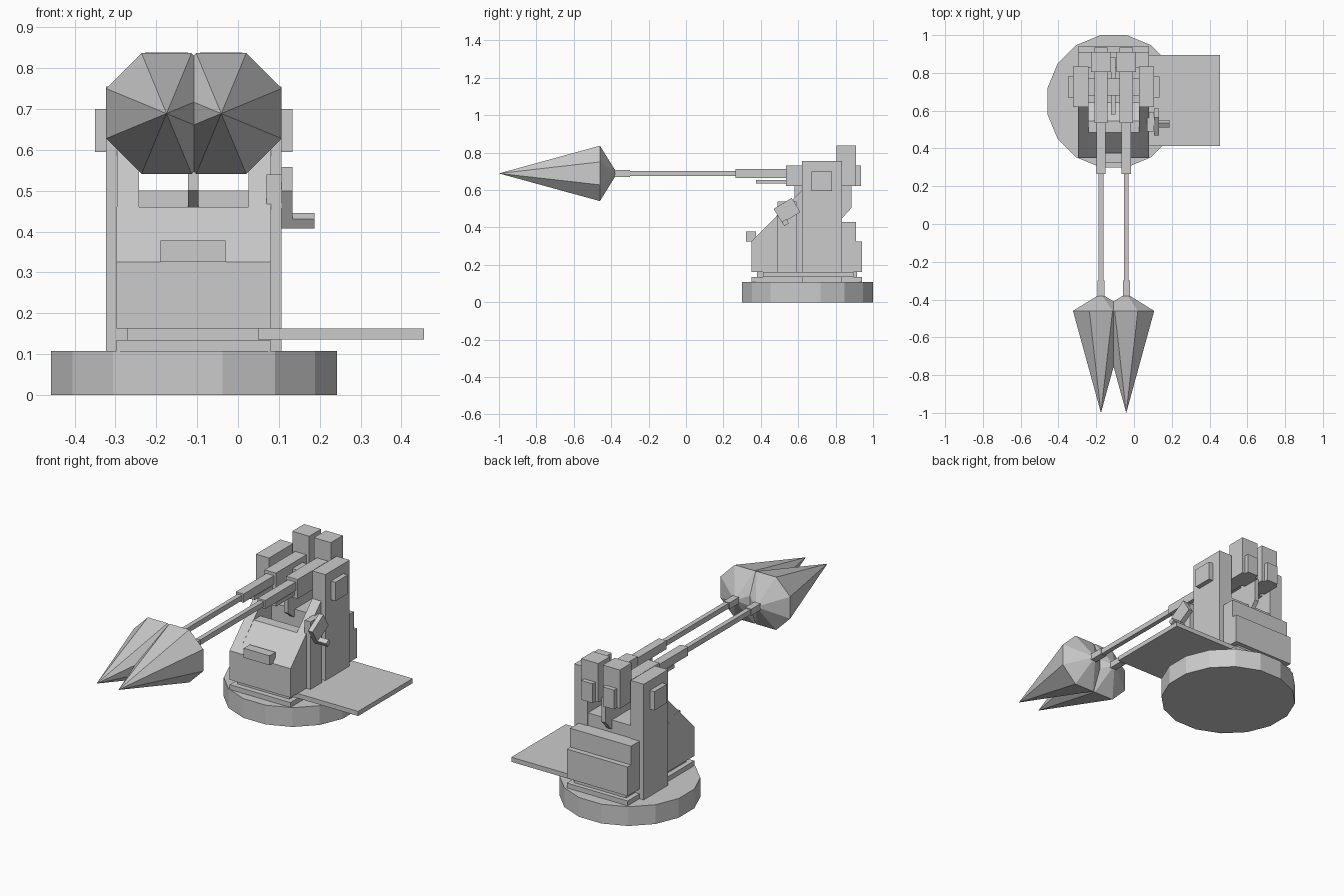
import bpy, bmesh
from math import cos, pi, radians
from mathutils import Matrix

if "Cube" in bpy.data.objects:
    bpy.data.objects.remove(bpy.data.objects["Cube"])

CX, CY, GZ = -0.108, 0.65, 0.689   # turret axis and barrel height


def finish(name, bm):
    bmesh.ops.recalc_face_normals(bm, faces=bm.faces)
    me = bpy.data.meshes.new(name)
    bm.to_mesh(me)
    bm.free()
    ob = bpy.data.objects.new(name, me)
    bpy.context.collection.objects.link(ob)
    return ob


def box(name, x, y, z, tilt=0):
    bm = bmesh.new()
    mid = [(a + b) / 2 for a, b in (x, y, z)]
    size = [abs(b - a) for a, b in (x, y, z)]
    m = Matrix.Translation(mid) @ Matrix.Rotation(tilt, 4, 'X') @ Matrix.Diagonal((*size, 1))
    bmesh.ops.create_cube(bm, size=1, matrix=m)
    return finish(name, bm)


def prism(name, profile, x0, x1):
    # side profile of (y, z) points pushed along x
    bm = bmesh.new()
    face = bm.faces.new([bm.verts.new((x0, y, z)) for y, z in profile])
    ext = bmesh.ops.extrude_face_region(bm, geom=[face])
    verts = [g for g in ext['geom'] if isinstance(g, bmesh.types.BMVert)]
    bmesh.ops.translate(bm, verts=verts, vec=(x1 - x0, 0, 0))
    return finish(name, bm)


def cone(name, sides, r1, r2, depth, matrix):
    bm = bmesh.new()
    bmesh.ops.create_cone(bm, cap_ends=True, segments=sides, radius1=r1, radius2=r2,
                          depth=depth, matrix=matrix @ Matrix.Rotation(pi / sides, 4, 'Z'))
    return finish(name, bm)


# turntable and stacked plates
r = 0.35 / cos(pi / 16)
cone("turntable", 16, r, r, 0.108, Matrix.Translation((CX, CY, 0.054)))
box("lower_plate", (-0.297, 0.08), (0.35, 0.94), (0.108, 0.135))
box("middle_plate", (-0.27, 0.052), (0.38, 0.915), (0.135, 0.162))
box("side_platform", (0.052, 0.455), (0.413, 0.895), (0.136, 0.162))

# mount body with sloped front and stepped rear
prism("mount_body", [(0.35, 0.162), (0.35, 0.325), (0.485, 0.46), (0.545, 0.46),
                     (0.64, 0.38), (0.64, 0.50), (0.83, 0.50), (0.83, 0.43),
                     (0.91, 0.43), (0.91, 0.325), (0.94, 0.325), (0.94, 0.162)],
      -0.297, 0.08)
box("front_step", (-0.19, -0.03), (0.322, 0.375), (0.325, 0.378))

# parts mirrored about the turret axis
for side, s in (("left", -1), ("right", 1)):
    def span(a, b):
        return (CX + s * a, CX + s * b)
    prism(side + "_shoulder", [(0.35, 0.325), (0.62, 0.60), (0.64, 0.60), (0.64, 0.325)],
          *span(0.134, 0.1885))
    box(side + "_column", span(0.134, 0.215), (0.62, 0.835), (0.108, 0.755))
    box(side + "_pivot_cap", span(0.215, 0.242), (0.67, 0.78), (0.595, 0.70))

    # gun
    g = 0.067
    def wide(w):
        return span(g - w / 2, g + w / 2)
    box(side + "_receiver", wide(0.07), (0.535, 0.935), (0.622, 0.73))
    box(side + "_magazine", wide(0.105), (0.805, 0.91), (0.622, 0.838))
    box(side + "_barrel_sleeve", wide(0.048), (0.265, 0.54), (0.665, 0.713))
    box(side + "_barrel", wide(0.026), (-0.31, 0.27), (0.674, 0.703))
    box(side + "_recoil_rod", wide(0.03), (0.375, 0.54), (0.635, 0.655))
    box(side + "_muzzle", wide(0.037), (-0.385, -0.30), (0.671, 0.707))

    # muzzle flash: long front point and short rear taper
    R = 0.148 / cos(pi / 8)
    along = Matrix.Rotation(pi / 2, 4, 'X')
    x = CX + s * g
    cone(side + "_flash_front", 8, R, 0, 0.54, Matrix.Translation((x, -0.73, GZ)) @ along)
    cone(side + "_flash_rear", 8, 0.02, R, 0.08, Matrix.Translation((x, -0.42, GZ)) @ along)

# cradle between the guns
box("trunnion", (-0.25, 0.035), (0.68, 0.77), (0.63, 0.70))
prism("cradle_plate", [(0.58, 0.64), (0.58, 0.50), (0.63, 0.46), (0.835, 0.45),
                       (0.885, 0.505), (0.885, 0.64)], -0.122, -0.097)

# aiming crank on the right side
box("crank_support", (0.07, 0.106), (0.49, 0.59), (0.15, 0.54))
box("crank_box", (0.106, 0.133), (0.4835, 0.5965), (0.446, 0.535), radians(31.5))
box("crank_grip", (0.106, 0.187), (0.517, 0.545), (0.413, 0.44), radians(31.5))
